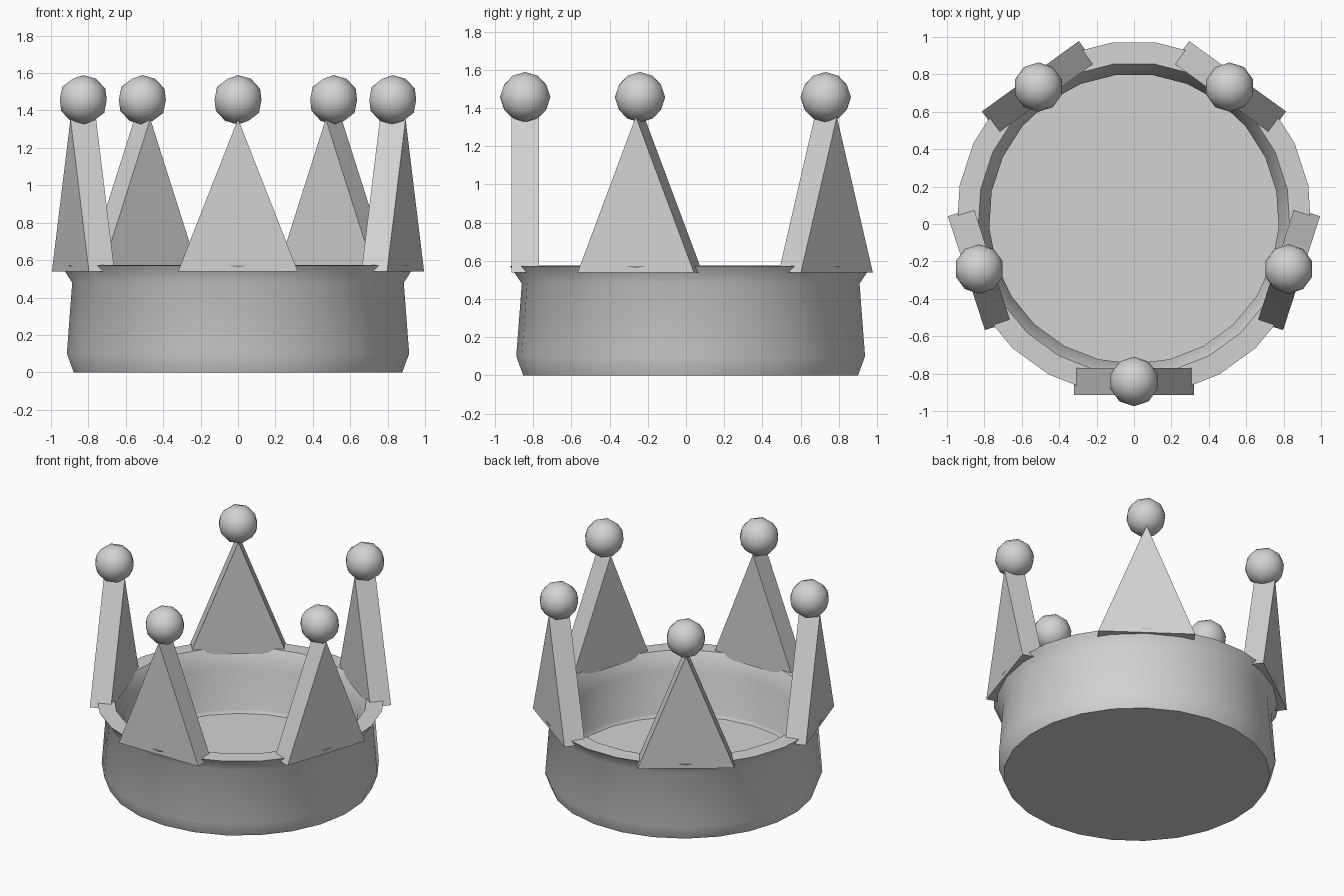
import bpy, bmesh, math
from mathutils import Matrix, Vector

if "Cube" in bpy.data.objects:
    bpy.data.objects.remove(bpy.data.objects["Cube"])

YC = 0.028          # ring centre in y
R = 0.87            # radius of the ring of spikes
SEG = 25            # sides of the band

grey = bpy.data.materials.new("light grey")
grey.diffuse_color = (0.65, 0.65, 0.65, 1)
grey.use_nodes = True
grey.node_tree.nodes["Principled BSDF"].inputs["Base Color"].default_value = grey.diffuse_color


def finish(bm, name, smooth=None):
    bmesh.ops.recalc_face_normals(bm, faces=bm.faces)
    me = bpy.data.meshes.new(name)
    bm.to_mesh(me)
    bm.free()
    me.materials.append(grey)
    ob = bpy.data.objects.new(name, me)
    bpy.context.collection.objects.link(ob)
    if smooth:
        bpy.ops.object.select_all(action='DESELECT')
        ob.select_set(True)
        bpy.context.view_layer.objects.active = ob
        bpy.ops.object.shade_smooth_by_angle(angle=math.radians(smooth))
    return ob


# Band: a thick bowl with a flared rim, floor inside and flat underside
profile = [(0.88, 0), (0.917, 0.1), (0.888, 0.48), (0.949, 0.572),
           (0.835, 0.575), (0.775, 0.45), (0.80, 0.14), (0.785, 0.115)]
bm = bmesh.new()
rings = []
for r, z in profile:
    ring = []
    for i in range(SEG):
        a = -math.pi / 2 + math.tau * i / SEG
        ring.append(bm.verts.new((r * math.cos(a), YC + r * math.sin(a), z)))
    rings.append(ring)
for lo, hi in zip(rings, rings[1:]):
    for i in range(SEG):
        j = (i + 1) % SEG
        bm.faces.new((lo[i], lo[j], hi[j], hi[i]))
bm.faces.new(rings[0])
bm.faces.new(rings[-1])
finish(bm, "band", 40)

# Five triangular spikes, each topped with a ball
for k in range(5):
    turn = Matrix.Translation((0, YC, 0)) @ Matrix.Rotation(math.tau * k / 5, 4, 'Z')

    bm = bmesh.new()
    tri = [(-0.32, 0.54), (0.32, 0.54), (0, 1.355)]
    front = [bm.verts.new(turn @ Vector((x, -R - 0.072, z))) for x, z in tri]
    back = [bm.verts.new(turn @ Vector((x, -R + 0.072, z))) for x, z in tri]
    bm.faces.new(front)
    bm.faces.new(back[::-1])
    for i in range(3):
        j = (i + 1) % 3
        bm.faces.new((front[i], back[i], back[j], front[j]))
    finish(bm, f"spike_{k + 1}")

    bm = bmesh.new()
    bmesh.ops.create_icosphere(bm, subdivisions=2, radius=0.132,
                               matrix=turn @ Matrix.Translation((0, -R, 1.457)))
    finish(bm, f"ball_{k + 1}", 40)
